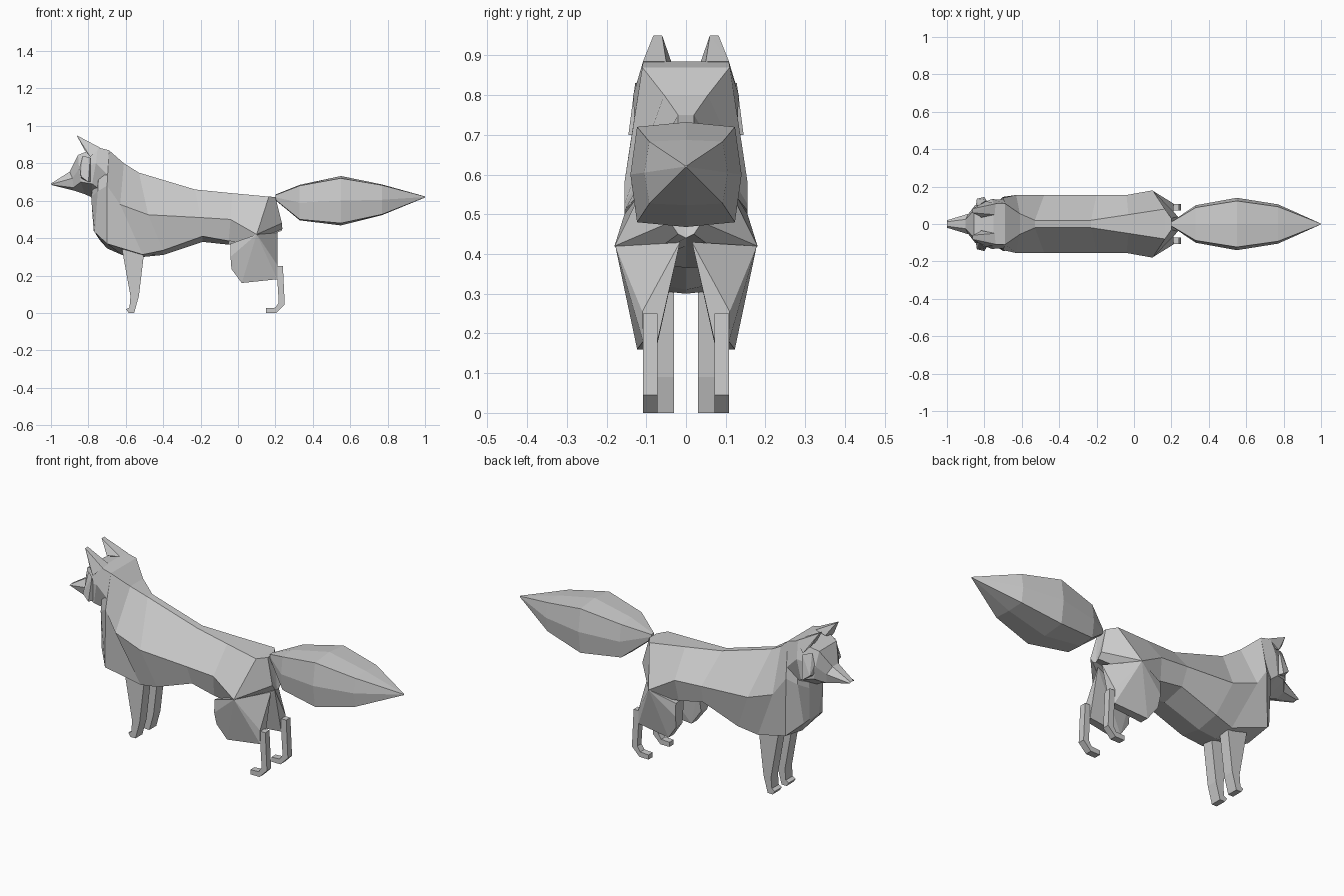
import bpy, bmesh


def finish(name, bm):
    bmesh.ops.remove_doubles(bm, verts=bm.verts, dist=0.0005)
    bmesh.ops.recalc_face_normals(bm, faces=bm.faces)
    mesh = bpy.data.meshes.new(name)
    bm.to_mesh(mesh)
    bm.free()
    obj = bpy.data.objects.new(name, mesh)
    bpy.context.collection.objects.link(obj)
    return obj


def loft(name, sections):
    """Skin half sections (top edge to centre bottom), mirrored into full rings."""
    bm = bmesh.new()
    rings = []
    for s in sections:
        full = s + [(x, -y, z) for x, y, z in reversed(s) if y > 0]
        rings.append([bm.verts.new(p) for p in full])
    for a, b in zip(rings, rings[1:]):
        n = len(a)
        for i in range(n):
            j = (i + 1) % n
            bm.faces.new((a[i], a[j], b[j], b[i]))
    bm.faces.new(rings[0])
    bm.faces.new(rings[-1])
    bmesh.ops.triangulate(bm, faces=[f for f in bm.faces if len(f.verts) > 4])
    return finish(name, bm)


def hull_pair(name, points):
    """Faceted convex part on both sides of the body."""
    for side, sign in (("left", -1), ("right", 1)):
        bm = bmesh.new()
        vs = [bm.verts.new((x, y * sign, z)) for x, y, z in points]
        res = bmesh.ops.convex_hull(bm, input=vs)
        junk = {v for v in res["geom_interior"] if isinstance(v, bmesh.types.BMVert)}
        bmesh.ops.delete(bm, geom=list(junk), context="VERTS")
        finish(f"{name}_{side}", bm)


def leg_pair(name, profile, y0, y1):
    """Side profile given thickness across the body."""
    for side, sign in (("left", -1), ("right", 1)):
        bm = bmesh.new()
        f = bm.faces.new([bm.verts.new((x, y0 * sign, z)) for x, z in profile])
        ext = bmesh.ops.extrude_face_region(bm, geom=[f], use_keep_orig=True)
        new = [v for v in ext["geom"] if isinstance(v, bmesh.types.BMVert)]
        bmesh.ops.translate(bm, verts=new, vec=(0, (y1 - y0) * sign, 0))
        finish(f"{name}_{side}", bm)


# Body: rump to chest (top edge, widest line, low side, belly)
loft("body", [
    [(.20, .03, .62), (.235, .04, .48), (.237, .02, .45), (.235, 0, .44)],
    [(.165, .08, .622), (.10, .18, .42), (.06, .13, .37), (.10, 0, .42)],
    [(-.03, .05, .64), (-.04, .155, .50), (-.05, .135, .385), (-.05, 0, .365)],
    [(-.23, .02, .66), (-.20, .155, .51), (-.19, .125, .41), (-.19, 0, .38)],
    [(-.53, .02, .75), (-.48, .155, .525), (-.40, .125, .335), (-.40, 0, .31)],
    [(-.61, .055, .80), (-.63, .155, .58), (-.51, .11, .312), (-.50, 0, .30)],
    [(-.69, .11, .87), (-.70, .14, .68), (-.70, .145, .37), (-.62, 0, .31)],
    [(-.74, .10, .82), (-.75, .11, .65), (-.765, .08, .43), (-.70, 0, .345)],
    [(-.76, .05, .78), (-.785, .06, .62), (-.772, .04, .44), (-.74, 0, .39)],
])

# Head with pointed muzzle
loft("head", [
    [(-.69, .11, .87), (-.70, .13, .74), (-.74, .09, .66), (-.75, 0, .63)],
    [(-.75, .108, .885), (-.76, .133, .80), (-.78, .125, .69), (-.785, 0, .62)],
    [(-.855, .075, .845), (-.85, .10, .77), (-.84, .10, .70), (-.82, 0, .635)],
    [(-.90, .025, .755), (-.885, .055, .72), (-.88, .05, .67), (-.88, 0, .655)],
    [(-1.0, .012, .692), (-1.0, .02, .688), (-.99, .015, .684), (-.99, 0, .682)],
])

# Cheek fur
hull_pair("cheek", [
    (-.83, .10, .84), (-.79, .128, .83), (-.845, .10, .78), (-.80, .135, .77),
    (-.84, .135, .73), (-.84, .09, .72), (-.80, .145, .70), (-.78, .10, .70),
])

# Ears
hull_pair("ear", [
    (-.863, .06, .95), (-.863, .082, .95), (-.815, .035, .878), (-.82, .105, .87),
    (-.745, .05, .885), (-.74, .108, .885), (-.79, .122, .835),
])

# Bushy tail: eight-sided rings (x, half width, corner half height, ridge half height, centre z)
tail = []
for x, w, h, ridge, zc in [(.20, .012, .012, .015, .618), (.33, .10, .09, .095, .59),
                           (.55, .14, .12, .132, .60), (.77, .105, .078, .082, .605),
                           (1.0, .002, .002, .003, .62)]:
    tail.append([(x, 0, zc + ridge), (x, w * .88, zc + h), (x, w, zc),
                 (x, w * .88, zc - h), (x, 0, zc - ridge)])
loft("tail", tail)

# Hind thighs
hull_pair("thigh", [
    (.10, .178, .42), (-.04, .145, .37), (-.04, .148, .30), (-.035, .135, .235),
    (.02, .123, .16), (.21, .108, .18), (.21, .11, .255), (-.035, .08, .24),
    (.02, .075, .16), (.21, .072, .18), (.21, .072, .255), (-.03, .06, .37), (.21, .015, .43),
])

# Hind lower legs and paws
leg_pair("hind_leg", [
    (.205, .25), (.24, .25), (.25, .045), (.205, 0), (.15, 0),
    (.15, .025), (.20, .028), (.218, .055), (.21, .18)], .072, .108)

# Front legs and paws
leg_pair("front_leg", [
    (-.62, .34), (-.50, .34), (-.53, .09), (-.555, 0), (-.585, 0),
    (-.598, .02), (-.58, .03), (-.575, .09)], .03, .09)
